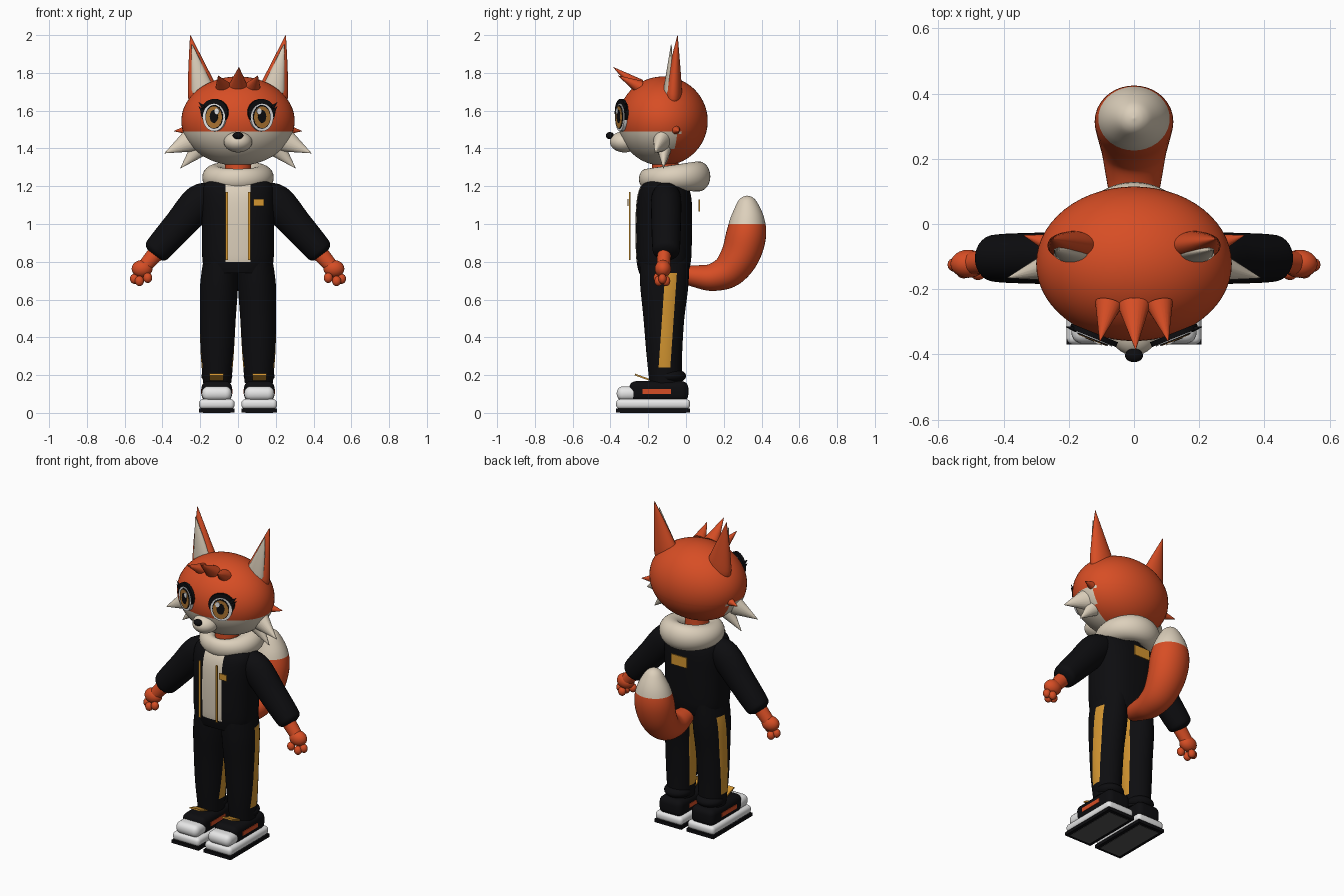
import bpy, bmesh
from math import sin, cos, pi, radians, copysign
from mathutils import Vector, Matrix

if "Cube" in bpy.data.objects:
    bpy.data.objects.remove(bpy.data.objects["Cube"], do_unlink=True)


def material(name, *rgb):
    m = bpy.data.materials.new(name)
    m.use_nodes = True
    m.diffuse_color = (*rgb, 1)
    m.node_tree.nodes["Principled BSDF"].inputs["Base Color"].default_value = (*rgb, 1)
    return m


ORANGE = material("orange fur", 0.68, 0.075, 0.018)
CREAM = material("cream fur", 0.72, 0.63, 0.5)
BLACK = material("black cloth", 0.004, 0.004, 0.005)
WHITE = material("white", 0.85, 0.85, 0.85)
GOLD = material("gold trim", 0.65, 0.3, 0.03)
BROWN = material("brown iris", 0.4, 0.17, 0.03)
GREY = material("grey sole", 0.09, 0.09, 0.09)


def finish(name, bm, mats, rule=None, cuts=(), pair=False, matrix=None):
    """Cut, colour and smooth a mesh; pair=True mirrors it to the other side."""
    if matrix:
        bm.transform(matrix)
    for co, no in cuts:
        bmesh.ops.bisect_plane(bm, geom=bm.verts[:] + bm.edges[:] + bm.faces[:],
                               plane_co=co, plane_no=no, dist=1e-5)
    bmesh.ops.recalc_face_normals(bm, faces=bm.faces[:])
    for f in bm.faces:
        f.smooth = True
        if rule:
            f.material_index = int(rule(f.calc_center_median()))
    me = bpy.data.meshes.new(name)
    bm.to_mesh(me)
    bm.free()
    me.set_sharp_from_angle(angle=radians(42))
    for m in mats:
        me.materials.append(m)
    ob = bpy.data.objects.new(name, me)
    bpy.context.collection.objects.link(ob)
    if pair:
        ob.modifiers.new("mirror", 'MIRROR')
    return ob


def tube(name, points, mats, ref=(1, 0, 0), n=28, steps=1, power=2, **kw):
    """Skin elliptical rings along points (x, y, z, radius along ref, other radius)."""
    pts = [Vector(p) for p in points]
    path = []
    for i in range(len(pts) - 1):
        a, b, c, d = (pts[max(0, min(len(pts) - 1, i + k))] for k in (-1, 0, 1, 2))
        for s in range(steps):
            t = s / steps
            path.append(0.5 * (2 * b + (c - a) * t + (2 * a - 5 * b + 4 * c - d) * t * t
                               + (3 * b - a - 3 * c + d) * t ** 3))
    path.append(pts[-1])
    bm = bmesh.new()
    rings = []
    for i, p in enumerate(path):
        tangent = (path[min(i + 1, len(path) - 1)] - path[max(i - 1, 0)]).to_3d()
        tangent = Vector(tangent[:3]).normalized()
        u = Vector(ref)
        u = (u - tangent * u.dot(tangent)).normalized()
        v = tangent.cross(u)
        ring = []
        for k in range(n):
            c, s = cos(2 * pi * k / n), sin(2 * pi * k / n)
            c, s = (copysign(abs(w) ** (2 / power), w) for w in (c, s))
            ring.append(bm.verts.new(Vector(p[:3]) + u * c * max(p[3], .001)
                                     + v * s * max(p[4], .001)))
        rings.append(ring)
    for a, b in zip(rings, rings[1:]):
        for k in range(n):
            bm.faces.new((a[k], a[k - 1], b[k - 1], b[k]))
    bm.faces.new(rings[0])
    bm.faces.new(rings[-1])
    return finish(name, bm, mats, **kw)


def cone(name, base, tip, r1, r2, mat, ref=(1, 0, 0), **kw):
    return tube(name, [(*base, r1, r2), (*tip, .001, .001)], [mat], ref, n=20, **kw)


def ball(name, centre, radii, mats, n=32, **kw):
    bm = bmesh.new()
    bmesh.ops.create_uvsphere(bm, u_segments=n, v_segments=n * 3 // 4, radius=1)
    bm.transform(Matrix.Translation(centre) @ Matrix.Diagonal((*radii, 1)))
    return finish(name, bm, mats, **kw)


def box(name, lo, hi, mat, bevel=0, **kw):
    lo, hi = Vector(lo), Vector(hi)
    bm = bmesh.new()
    bmesh.ops.create_cube(bm, size=1)
    bm.transform(Matrix.Translation((lo + hi) / 2) @ Matrix.Diagonal((*(hi - lo), 1)))
    if bevel:
        bmesh.ops.bevel(bm, geom=bm.edges[:], offset=bevel, segments=5, profile=.5,
                        affect='EDGES')
    return finish(name, bm, [mat], **kw)


# Head with cream lower face
ball("head", (0, -.122, 1.545), (.3, .237, .236), [ORANGE, CREAM], n=56,
     cuts=[((0, 0, 1.49), (0, 0, 1))],
     rule=lambda c: c.z < 1.49 and c.y < -.03 - (1.49 - c.z) * .45)
ball("muzzle", (0, -.325, 1.435), (.075, .078, .056), [CREAM])
ball("nose", (0, -.403, 1.468), (.028, .021, .019), [BLACK], n=20)
tube("neck", [(0, -.11, 1.2, .07, .07), (0, -.11, 1.36, .07, .07)], [ORANGE])

# Ears
tube("ears", [(.175, -.068, 1.63, .06, .03), (.182, -.068, 1.68, .083, .046),
              (.212, -.06, 1.81, .053, .032), (.253, -.045, 2, .001, .001)],
     [ORANGE], steps=4, pair=True)
tube("inner_ears", [(.18, -.085, 1.66, .06, .03), (.19, -.09, 1.72, .058, .028),
                    (.243, -.078, 1.95, .002, .002)], [CREAM], pair=True)

# Forelock and cheek fur
cone("middle_forelock", (0, -.25, 1.73), (.005, -.385, 1.83), .05, .04, ORANGE)
cone("side_forelocks", (.078, -.245, 1.725), (.105, -.36, 1.785), .042, .036, ORANGE, pair=True)
cone("upper_cheek_fur", (.255, -.13, 1.44), (.388, -.165, 1.375), .045, .062, CREAM, (0, 1, 0), pair=True)
cone("lower_cheek_fur", (.215, -.115, 1.39), (.305, -.12, 1.295), .035, .045, CREAM, (0, 1, 0), pair=True)
cone("cheek_spikes", (.255, -.06, 1.5), (.338, -.035, 1.492), .03, .03, ORANGE, (0, 1, 0), pair=True)

# Eyes: stacked thin discs turned outward
eye = Matrix.Translation((.125, -.345, 1.567)) @ Matrix.Rotation(radians(22), 4, 'Z')
for name, x, z, rx, rz, out, mat in (
        ("eyelids", 0, .024, .077, .071, .004, BLACK),
        ("eye_whites", 0, -.003, .064, .073, .007, WHITE),
        ("iris_rims", -.002, 0, .05, .063, .010, BLACK),
        ("irises", -.002, -.002, .046, .058, .012, BROWN),
        ("pupils", -.002, .002, .023, .034, .014, BLACK),
        ("eye_glints", -.02, .03, .013, .016, .016, WHITE)):
    tube(name, [(x, .012, z, rx, rz), (x, -out, z, rx, rz)], [mat], pair=True, matrix=eye)
for z in (.035, .058):
    cone("eyelashes", (.06, 0, z - .01), (.088, -.004, z + .02), .008, .012, BLACK,
         (0, 1, 0), pair=True, matrix=eye)

# Jacket with cream front panel
tube("jacket", [(0, -.118, .74, .172, .13), (0, -.118, .78, .184, .14), (0, -.118, .84, .19, .147),
                (0, -.118, 1, .192, .15), (0, -.115, 1.13, .195, .145), (0, -.112, 1.2, .185, .125),
                (0, -.11, 1.25, .13, .09)],
     [BLACK, CREAM], n=64, steps=4, power=2.5,
     cuts=[((x, 0, 0), (1, 0, 0)) for x in (-.067, .067)] + [((0, 0, .8), (0, 0, 1))],
     rule=lambda c: abs(c.x) < .067 and c.y < -.12 and c.z > .8)
box("zip_trim", (.053, -.301, .81), (.065, -.293, 1.17), GOLD, pair=True)
box("chest_patch", (.083, -.311, 1.095), (.138, -.305, 1.133), GOLD)
box("back_patch", (-.055, .066, 1.065), (.055, .073, 1.13), GOLD)

# Fluffy collar, thicker and higher at the back
bm = bmesh.new()
rows = []
for i in range(48):
    a = 2 * pi * i / 48
    back = (1 + sin(a)) / 2
    r = .046 + .026 * back
    rows.append([bm.verts.new((cos(a) * (.122 + (r + .008) * cos(b)),
                               -.073 + sin(a) * (.138 + (r - .008) * cos(b)),
                               1.238 + .014 * back + (r + .008) * sin(b)))
                 for b in (2 * pi * k / 24 for k in range(24))])
for i in range(48):
    for k in range(24):
        bm.faces.new((rows[i - 1][k - 1], rows[i][k - 1], rows[i][k], rows[i - 1][k]))
finish("collar", bm, [CREAM])

# Sleeves and paws
tube("sleeves", [(.12, -.105, 1.16, .07, .06), (.2, -.105, 1.12, .08, .092),
                 (.31, -.105, .995, .078, .084), (.41, -.105, .882, .074, .075),
                 (.438, -.105, .85, .066, .066), (.45, -.105, .836, .035, .035)],
     [BLACK], ref=(0, 1, 0), steps=4, pair=True)
tube("wrists", [(.43, -.115, .85, .036, .045), (.5, -.12, .77, .036, .036)], [ORANGE],
     ref=(0, 1, 0), pair=True)
ball("palms", (.508, -.122, .763), (.055, .043, .046), [ORANGE], n=24, pair=True)
for x, y, z in ((.548, -.125, .71), (.522, -.145, .698), (.522, -.105, .698), (.478, -.15, .715)):
    ball("fingers", (x, y, z), (.024, .022, .027), [ORANGE], n=16, pair=True)

# Trousers with gold stripes down both sides of each leg
lean = Vector((0, 1, -.07))


def stripe(c):
    return -.162 < c.dot(lean) < -.1 and .24 < c.z < .74


tube("trousers", [(.092, -.115, .82, .088, .13), (.1, -.115, .68, .1, .128), (.107, -.117, .5, .095, .108),
                  (.11, -.115, .32, .088, .095), (.11, -.108, .16, .075, .085)],
     [BLACK, GOLD], n=40, steps=5, pair=True, rule=stripe,
     cuts=[((0, d, 0), lean) for d in (-.162, -.1)]
     + [((0, 0, z), (0, 0, 1)) for z in (.24, .74)])

# Trainers
box("sole_inset", (.04, -.35, 0), (.185, 0, .004), GREY, pair=True)
box("outsoles", (.018, -.37, .002), (.207, .022, .022), BLACK, pair=True)
box("midsoles", (.018, -.37, .02), (.207, .022, .073), WHITE, bevel=.022, pair=True)
box("toe_caps", (.033, -.367, .065), (.192, -.25, .14), WHITE, bevel=.034, pair=True)
box("uppers", (.032, -.3, .06), (.193, .012, .168), BLACK, bevel=.035, pair=True)
ball("ankle_cuffs", (.112, -.085, .195), (.082, .085, .042), [BLACK], pair=True)
for x in (.03, .19):
    box("shoe_stripes", (x, -.23, .1), (x + .006, -.08, .126), ORANGE, pair=True)
box("lace_tabs", (.078, -.04, -.005), (.15, .04, .004), GOLD, pair=True,
    matrix=Matrix.Translation((0, -.233, .19)) @ Matrix.Rotation(radians(-20), 4, 'X'))

# Tail with cream tip
tube("tail", [(0, -.02, .735, .05, .045), (0, .06, .722, .07, .06), (0, .14, .718, .085, .073),
              (0, .225, .752, .1, .09), (0, .287, .835, .115, .102), (0, .318, .94, .12, .106),
              (0, .325, 1.03, .1, .09), (0, .324, 1.11, .058, .055), (0, .324, 1.14, .03, .03),
              (0, .324, 1.15, .001, .001)],
     [ORANGE, CREAM], n=36, steps=5, cuts=[((0, 0, 1), (0, 0, 1))], rule=lambda c: c.z > 1)
